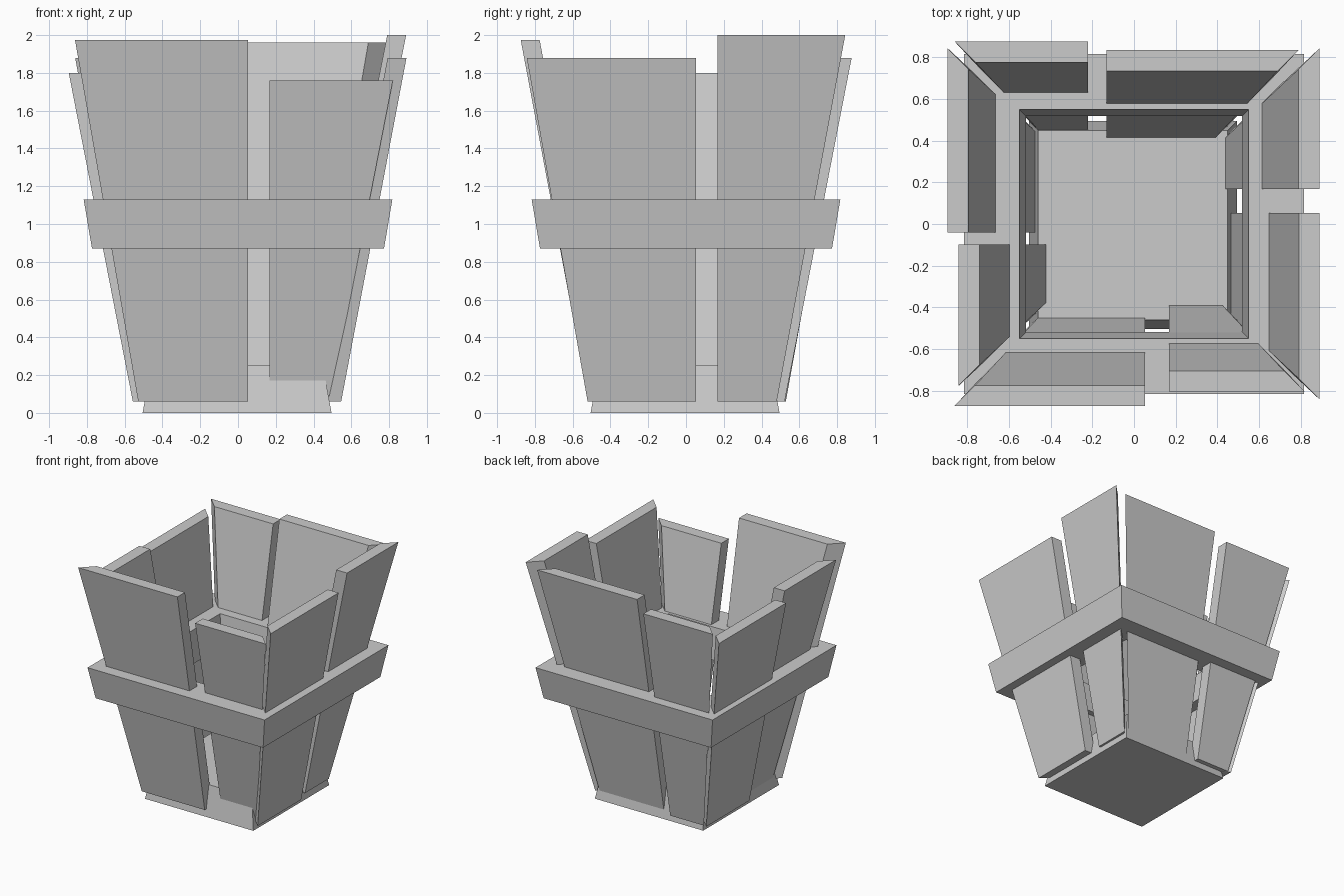
import bpy
import bmesh

cube = bpy.data.objects.get("Cube")
if cube:
    bpy.data.objects.remove(cube, do_unlink=True)

# One plain grey for the whole planter
grey = bpy.data.materials.new("light grey")
grey.use_nodes = True
colour = (0.6, 0.6, 0.6, 1)
grey.diffuse_color = colour
grey.node_tree.nodes["Principled BSDF"].inputs["Base Color"].default_value = colour


def make_object(name, bm):
    bmesh.ops.recalc_face_normals(bm, faces=bm.faces)
    mesh = bpy.data.meshes.new(name)
    bm.to_mesh(mesh)
    bm.free()
    mesh.materials.append(grey)
    obj = bpy.data.objects.new(name, mesh)
    bpy.context.collection.objects.link(obj)


def bridge(bm, loop_a, loop_b):
    n = len(loop_a)
    for i in range(n):
        j = (i + 1) % n
        bm.faces.new((loop_a[i], loop_a[j], loop_b[j], loop_b[i]))


def square(bm, half, z, shift=0):
    corners = ((-1, -1), (1, -1), (1, 1), (-1, 1))
    return [bm.verts.new((x * half + shift, y * half + shift, z)) for x, y in corners]


# Solid base, narrowing upwards
bm = bmesh.new()
low, high = square(bm, 0.5, 0, -0.005), square(bm, 0.455, 0.25, -0.005)
bm.faces.new(low)
bm.faces.new(high)
bridge(bm, low, high)
make_object("base", bm)

# Flared square band around the planks
bm = bmesh.new()
loops = [square(bm, half, z) for half, z in
         ((0.773, 0.87), (0.817, 1.13), (0.55, 1.13), (0.52, 0.87))]
for i in range(4):
    bridge(bm, loops[i], loops[(i + 1) % 4])
make_object("band", bm)

# Each side maps (distance along, distance outwards) to x and y
sides = {
    "front": lambda u, d: (u, -d),
    "back": lambda u, d: (u, d),
    "right": lambda u, d: (d, u),
    "left": lambda u, d: (-d, u),
}
THICK = 0.1


def plank(name, side, straight, mitre, out, top, bottom, lean):
    """Leaning plank with one upright edge and one mitred, slanted edge."""
    bm = bmesh.new()
    sign = 1 if mitre > 0 else -1
    rings = []
    for z in (bottom, top):
        drop = top - z
        d = out - lean * drop
        end = mitre - sign * (lean - 0.013) * drop
        outline = ((straight, d), (end, d),
                   (end - sign * THICK, d - THICK), (straight, d - THICK))
        rings.append([bm.verts.new((*sides[side](u, v), z)) for u, v in outline])
    for ring in rings:
        bm.faces.new(ring)
    bridge(bm, *rings)
    make_object(name, bm)


# Planks: straight edge, mitred edge, outer distance, top, bottom, lean
plank("front_wide_plank", "front", 0.053, -0.863, 0.875, 1.975, 0.06, 0.188)
plank("front_short_plank", "front", 0.168, 0.82, 0.805, 1.76, 0.09, 0.208)
plank("back_narrow_plank", "back", -0.22, -0.862, 0.877, 1.88, 0.06, 0.195)
plank("back_wide_plank", "back", -0.133, 0.79, 0.835, 1.96, 0.06, 0.187)
plank("right_front_plank", "right", 0.052, -0.843, 0.892, 1.88, 0.06, 0.19)
plank("right_back_plank", "right", 0.167, 0.843, 0.89, 2.0, 0.06, 0.2)
plank("left_back_plank", "left", -0.04, 0.845, 0.896, 1.8, 0.06, 0.195)
plank("left_front_plank", "left", -0.098, -0.777, 0.842, 1.865, 0.06, 0.197)
